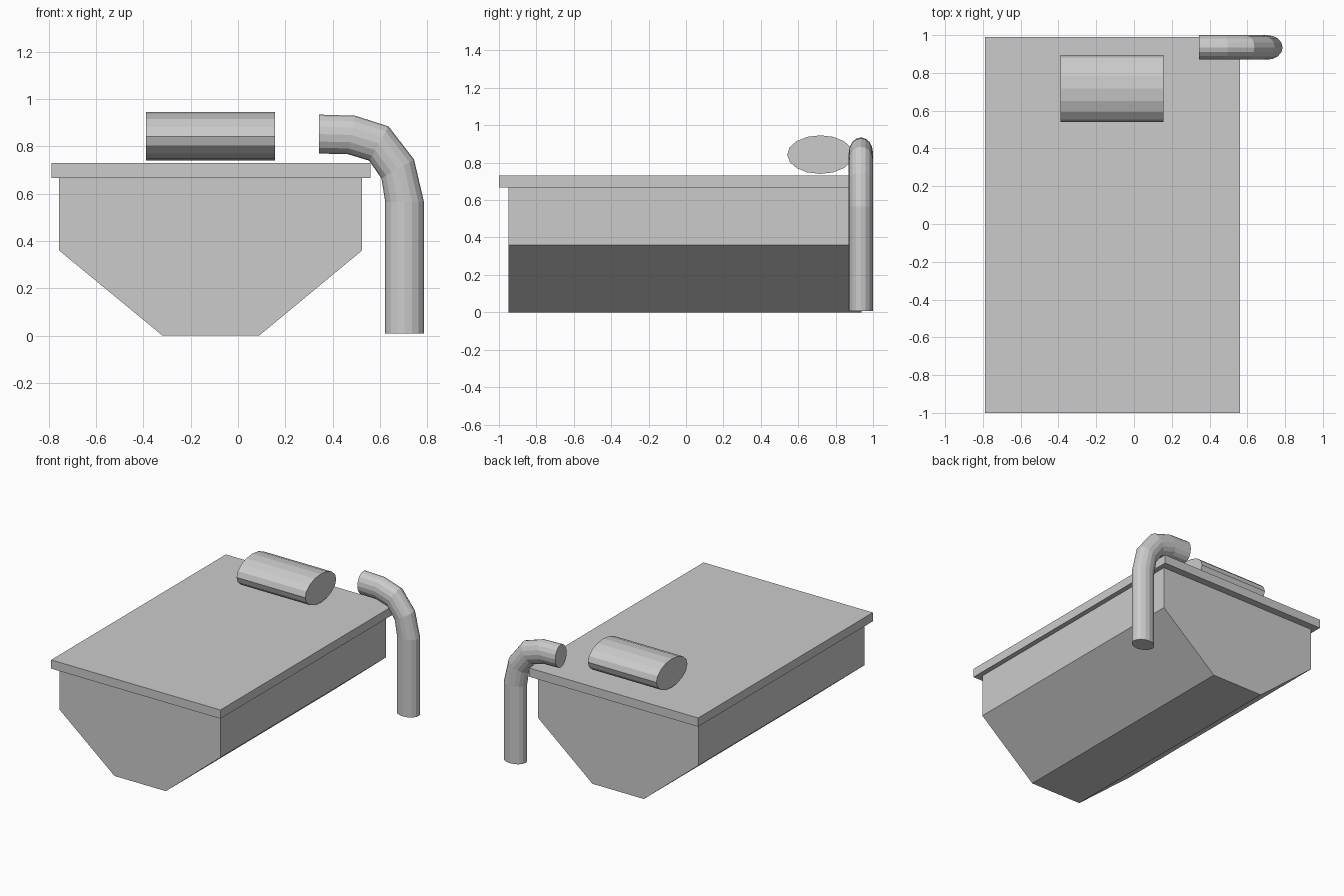
import bpy
from math import sin, cos, pi

cube = bpy.data.objects.get("Cube")
if cube:
    bpy.data.objects.remove(cube, do_unlink=True)

# One plain grey for every part
GREY = (0.6, 0.6, 0.6, 1)
grey = bpy.data.materials.new("plain grey")
grey.use_nodes = True
grey.diffuse_color = GREY
grey.node_tree.nodes["Principled BSDF"].inputs["Base Color"].default_value = GREY


def loft(name, rings):
    """Skin a closed tube through equal-sized rings and cap both ends."""
    n = len(rings[0])
    verts = [v for ring in rings for v in ring]
    faces = [(r * n + i, r * n + (i + 1) % n, (r + 1) * n + (i + 1) % n, (r + 1) * n + i)
             for r in range(len(rings) - 1) for i in range(n)]
    faces += [tuple(reversed(range(n))), tuple(range(len(verts) - n, len(verts)))]
    mesh = bpy.data.meshes.new(name)
    mesh.from_pydata(verts, [], faces)
    mesh.materials.append(grey)
    obj = bpy.data.objects.new(name, mesh)
    bpy.context.collection.objects.link(obj)
    # Make all normals point outwards
    bpy.context.view_layer.objects.active = obj
    obj.select_set(True)
    bpy.ops.object.mode_set(mode='EDIT')
    bpy.ops.mesh.select_all(action='SELECT')
    bpy.ops.mesh.normals_make_consistent(inside=False)
    bpy.ops.object.mode_set(mode='OBJECT')
    obj.select_set(False)
    return obj


def extrude_y(name, profile, y0, y1):
    return loft(name, [[(x, y, z) for x, z in profile] for y in (y0, y1)])


SIDES = 16
ANGLES = [2 * pi * i / SIDES for i in range(SIDES)]

# Hull with a tapered lower half
extrude_y("hull", [(-0.32, 0), (0.09, 0), (0.525, 0.36), (0.525, 0.67),
                   (-0.757, 0.67), (-0.757, 0.36)], -0.95, 0.937)

# Overhanging lid
extrude_y("lid", [(-0.79, 0.667), (0.56, 0.667), (0.56, 0.73), (-0.79, 0.73)], -1, 0.99)

# Flattened drum floating just over the lid
loft("drum", [[(x, 0.718 + 0.177 * cos(a), 0.843 + 0.103 * sin(a)) for a in ANGLES]
              for x in (-0.39, 0.157)])

# Bent pipe: outer and inner edge of each ring, in x and z
bend = [((0.343, 0.935), (0.343, 0.77)),
        ((0.497, 0.93), (0.463, 0.768)),
        ((0.637, 0.885), (0.555, 0.74)),
        ((0.745, 0.745), (0.607, 0.665)),
        ((0.787, 0.565), (0.623, 0.565)),
        ((0.787, 0.008), (0.623, 0.008))]
rings = []
for (ox, oz), (ix, iz) in bend:
    rings.append([((ox + ix) / 2 + (ox - ix) / 2 * cos(a), 0.935 + 0.065 * sin(a),
                   (oz + iz) / 2 + (oz - iz) / 2 * cos(a)) for a in ANGLES])
loft("bent_pipe", rings)
